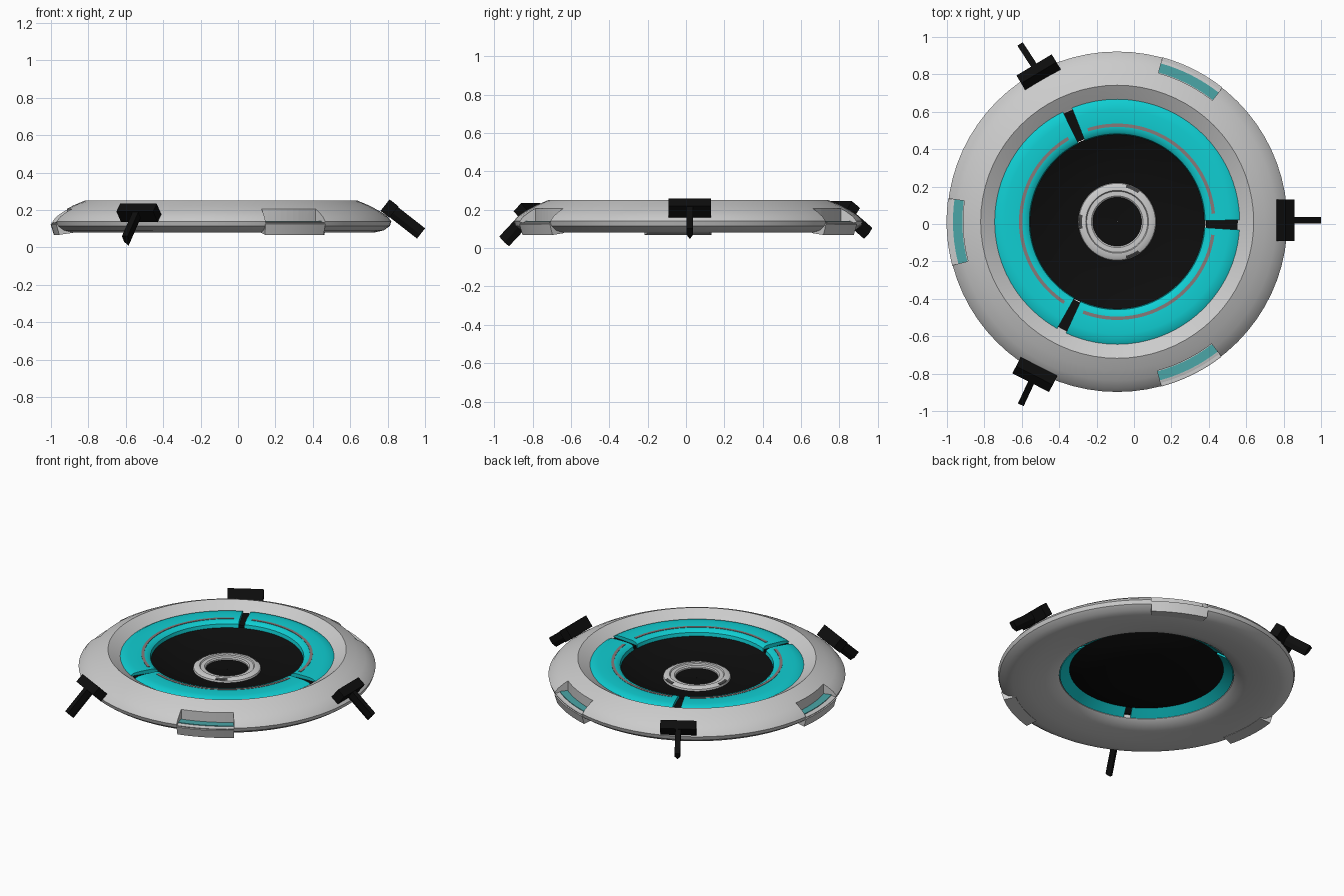
import bpy, bmesh
from math import radians, sin, cos, pi
from mathutils import Matrix

if "Cube" in bpy.data.objects:
    bpy.data.objects.remove(bpy.data.objects["Cube"])

CX, CY = -0.09, 0.012


def material(name, rgb):
    m = bpy.data.materials.new(name)
    m.diffuse_color = (*rgb, 1)
    m.use_nodes = True
    m.node_tree.nodes["Principled BSDF"].inputs["Base Color"].default_value = m.diffuse_color
    return m


BLACK = material("black", (0.004, 0.004, 0.004))
CYAN = material("cyan", (0.005, 0.62, 0.65))
TEAL = material("teal", (0.07, 0.38, 0.39))
LINE = material("line", (0.25, 0.19, 0.19))
DARK = material("dark", (0.06, 0.06, 0.06))


def finish(name, bm, mat=None, smooth=30):
    bmesh.ops.recalc_face_normals(bm, faces=bm.faces)
    me = bpy.data.meshes.new(name)
    bm.to_mesh(me)
    bm.free()
    ob = bpy.data.objects.new(name, me)
    bpy.context.collection.objects.link(ob)
    if mat:
        me.materials.append(mat)
    if smooth:
        shade(ob, smooth)
    return ob


def shade(ob, angle=30):
    bpy.ops.object.select_all(action='DESELECT')
    bpy.context.view_layer.objects.active = ob
    ob.select_set(True)
    bpy.ops.object.shade_smooth_by_angle(angle=radians(angle))


def lathe(name, profile, mat=None, a0=0, a1=360, steps=72, smooth=30):
    """Sweep a closed (r, z) loop about the disc axis; partial sweeps are capped."""
    bm = bmesh.new()
    full = a1 - a0 >= 360
    n = steps if full else max(3, int(steps * (a1 - a0) / 360))
    rings = []
    for i in range(n if full else n + 1):
        a = radians(a0 + (a1 - a0) * i / n)
        rings.append([bm.verts.new((CX + r * cos(a), CY + r * sin(a), z)) for r, z in profile])
    k = len(profile)
    for i in range(n):
        p, q = rings[i], rings[(i + 1) % len(rings)]
        for j in range(k):
            bm.faces.new((p[j], q[j], q[(j + 1) % k], p[(j + 1) % k]))
    if not full:
        bm.faces.new(rings[0])
        bm.faces.new(rings[-1])
    return finish(name, bm, mat, smooth)


# Outer saucer rim
rim = lathe("outer_rim", [
    (0.73, 0.25), (0.79, 0.225), (0.85, 0.193), (0.89, 0.165), (0.91, 0.14),
    (0.902, 0.115), (0.87, 0.092), (0.82, 0.08), (0.72, 0.083), (0.62, 0.095),
    (0.565, 0.108), (0.535, 0.13), (0.54, 0.17), (0.64, 0.195), (0.655, 0.205)])

# Three recessed light pads cut into the rim
for i, mid in enumerate((63.2, 183.5, 296.4)):
    lo, hi = mid - 11.3, mid + 11.3
    cutter = lathe(f"pad_cutter_{i}", [(0.825, 0.3), (1, 0.3), (1, 0.133), (0.825, 0.133)],
                   None, lo, hi, 144, 0)
    mod = rim.modifiers.new("cut", 'BOOLEAN')
    mod.operation, mod.solver, mod.object = 'DIFFERENCE', 'EXACT', cutter
    bpy.context.view_layer.objects.active = rim
    bpy.ops.object.modifier_apply(modifier=mod.name)
    bpy.data.objects.remove(cutter)
    lathe(f"light_pad_{i}", [(0.82, 0.135), (0.88, 0.138), (0.912, 0.125), (0.895, 0.068), (0.82, 0.078)],
          None, lo, hi, 144)
    lathe(f"pad_light_{i}", [(0.828, 0.142), (0.878, 0.142), (0.878, 0.134), (0.828, 0.134)],
          TEAL, lo, hi, 144)
shade(rim)

# Black bed showing through the gaps of the lit ring
lathe("ring_bed", [(0.645, 0.2), (0.475, 0.195), (0.475, 0.18), (0.52, 0.15), (0.645, 0.185)], BLACK)

# Lit ring in three segments, each with a thin inlaid line
gaps = (-1.5, 114, 243, 358.5)
for i in range(3):
    lo, hi = gaps[i] + 2.3, gaps[i + 1] - 2.3
    lathe(f"lit_ring_{i}", [
        (0.657, 0.204), (0.635, 0.216), (0.6, 0.22), (0.51, 0.22), (0.485, 0.215),
        (0.47, 0.203), (0.465, 0.175), (0.53, 0.13), (0.536, 0.15)], CYAN, lo, hi, 144)
    lathe(f"ring_line_{i}", [(0.507, 0.222), (0.525, 0.222), (0.525, 0.215), (0.507, 0.215)],
          LINE, lo + 4, hi - 4, 144)

# Dished black centre
lathe("centre_dish", [
    (0.472, 0.182), (0.4, 0.155), (0.3, 0.13), (0.2, 0.12), (0.002, 0.115),
    (0.002, 0.1), (0.2, 0.105), (0.3, 0.115), (0.4, 0.14), (0.472, 0.17)], BLACK)

# Hub ring with three small slots
lathe("hub_ring", [
    (0.21, 0.115), (0.205, 0.132), (0.19, 0.14), (0.168, 0.142), (0.163, 0.135),
    (0.138, 0.135), (0.13, 0.128), (0.13, 0.112)])
for i, mid in enumerate((65, 180, 295)):
    lathe(f"hub_slot_{i}", [(0.188, 0.143), (0.204, 0.136), (0.2, 0.125), (0.188, 0.125)],
          DARK, mid - 11, mid + 11, 144)


# Three black legs: a tilted clamp block and a fin with a V-shaped underside
def leg(i, x, y, z, heading, fin_heading, tilt, length):
    def place(h):
        return (Matrix.Translation((x, y, z)) @ Matrix.Rotation(radians(h), 4, 'Z')
                @ Matrix.Rotation(radians(tilt), 4, 'Y'))
    bm = bmesh.new()
    bmesh.ops.create_cube(bm, size=1, matrix=place(heading) @ Matrix.Diagonal((0.06, 0.22, 0.078, 1)))
    finish(f"leg_clamp_{i}", bm, BLACK, 0)
    bm = bmesh.new()
    section = [(-0.017, 0.034), (0.017, 0.034), (0.017, -0.008), (0, -0.036), (-0.017, -0.008)]
    base = bm.faces.new([bm.verts.new((0, u, v)) for u, v in section])
    new = bmesh.ops.extrude_face_region(bm, geom=[base])["geom"]
    bmesh.ops.translate(bm, vec=(length, 0, 0),
                        verts=[g for g in new if isinstance(g, bmesh.types.BMVert)])
    bmesh.ops.transform(bm, matrix=place(fin_heading), verts=bm.verts)
    finish(f"leg_fin_{i}", bm, BLACK, 0)


leg(0, 0.81, 0.02, 0.208, 0, 0, 38, 0.215)
leg(1, -0.51, 0.81, 0.195, 121, 123, 36, 0.2)
leg(2, -0.53, -0.805, 0.185, -117, -115, 44, 0.215)
